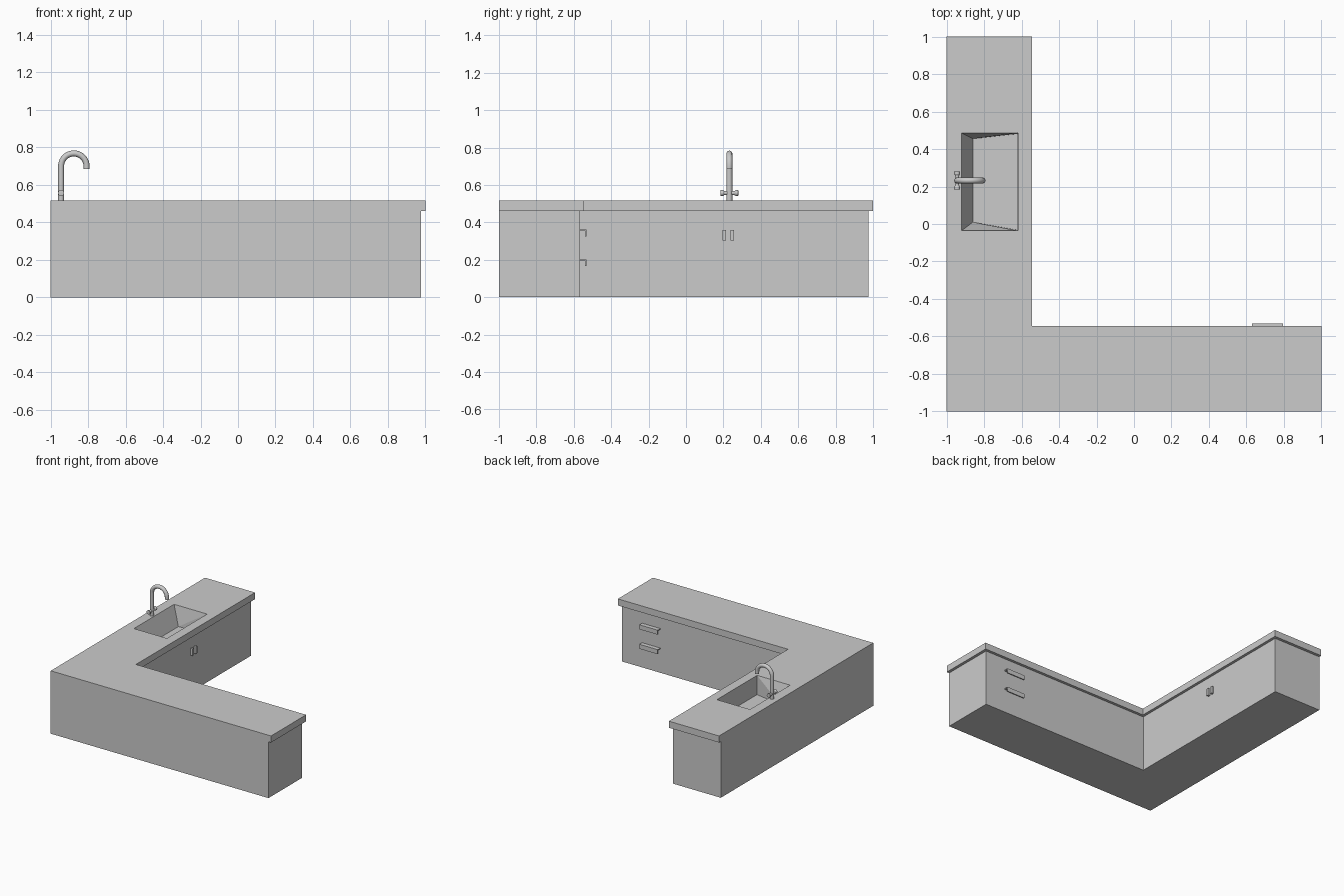
import bpy, bmesh, math
from mathutils import Matrix, Vector

if "Cube" in bpy.data.objects:
    bpy.data.objects.remove(bpy.data.objects["Cube"])


def make_object(name, bm):
    bmesh.ops.recalc_face_normals(bm, faces=bm.faces[:])
    mesh = bpy.data.meshes.new(name)
    bm.to_mesh(mesh)
    bm.free()
    ob = bpy.data.objects.new(name, mesh)
    bpy.context.collection.objects.link(ob)
    return ob


def extrude(name, points, offset):
    """Closed profile swept straight along offset."""
    bm = bmesh.new()
    face = bm.faces.new([bm.verts.new(p) for p in points])
    res = bmesh.ops.extrude_face_region(bm, geom=[face])
    verts = [v for v in res["geom"] if isinstance(v, bmesh.types.BMVert)]
    bmesh.ops.translate(bm, verts=verts, vec=offset)
    return make_object(name, bm)


def l_block(name, outer, inner, z0, z1):
    plan = [(-1, -1), (outer, -1), (outer, inner), (inner, inner), (inner, outer), (-1, outer)]
    return extrude(name, [(x, y, z0) for x, y in plan], (0, 0, z1 - z0))


def box(name, lo, hi):
    (x0, y0, z0), (x1, y1, z1) = lo, hi
    return extrude(name, [(x0, y0, z0), (x1, y0, z0), (x1, y1, z0), (x0, y1, z0)], (0, 0, z1 - z0))


# L-shaped cabinet body and overhanging worktop
cabinet = l_block("cabinet", 0.977, -0.567, 0, 0.462)
worktop = l_block("worktop", 1, -0.545, 0.462, 0.516)

# sink basin, sloped on three sides
bm = bmesh.new()
rim = [(-0.92, -0.036), (-0.62, -0.036), (-0.62, 0.485), (-0.92, 0.485)]
floor = [(-0.86, 0.01), (-0.622, -0.032), (-0.622, 0.481), (-0.86, 0.455)]
# the walls continue above the worktop so the cut is clean
levels = [[bm.verts.new((x, y, z)) for x, y in loop]
          for loop, z in ((floor, 0.36), (rim, 0.516), (rim, 0.56))]
bm.faces.new(levels[0])
bm.faces.new(levels[-1])
for a, b in zip(levels, levels[1:]):
    for i in range(4):
        j = (i + 1) % 4
        bm.faces.new((a[i], a[j], b[j], b[i]))
bmesh.ops.triangulate(bm, faces=bm.faces[:])
cutter = make_object("sink_cutter", bm)
cutter.hide_render = True
cutter.hide_viewport = True
cutter.display_type = 'WIRE'
for ob in (cabinet, worktop):
    mod = ob.modifiers.new("sink_cut", 'BOOLEAN')
    mod.operation = 'DIFFERENCE'
    mod.solver = 'EXACT'
    mod.object = cutter

# gooseneck tap
TX, TY, R = -0.944, 0.232, 0.068
path = [(TX, 0.51), (TX, 0.60)]
path += [(TX + R - R * math.cos(math.pi * i / 20), 0.70 + R * math.sin(math.pi * i / 20))
         for i in range(21)]
path += [(TX + 2 * R, 0.685)]
curve = bpy.data.curves.new("tap_spout", 'CURVE')
curve.dimensions = '3D'
curve.bevel_depth = 0.016
curve.bevel_resolution = 4
curve.use_fill_caps = True
spline = curve.splines.new('POLY')
spline.points.add(len(path) - 1)
for p, (x, z) in zip(spline.points, path):
    p.co = (x, TY, z, 1)
spline.use_smooth = True
bpy.context.collection.objects.link(bpy.data.objects.new("tap_spout", curve))

# flared tap knobs on either side
for side, name in ((-1, "tap_knob_left"), (1, "tap_knob_right")):
    bm = bmesh.new()
    prof = [(0, 0), (0.011, 0), (0.011, 0.027), (0.016, 0.035), (0.016, 0.047), (0, 0.049)]
    verts = [bm.verts.new((TX + r, TY + side * d, 0.557)) for r, d in prof]
    edges = [bm.edges.new(e) for e in zip(verts, verts[1:])]
    bmesh.ops.spin(bm, geom=verts + edges, cent=(TX, TY, 0.557), axis=(0, 1, 0),
                   angle=math.tau, steps=16, use_merge=False)
    bmesh.ops.remove_doubles(bm, verts=bm.verts[:], dist=0.0002)
    knob = make_object(name, bm)
    bpy.context.view_layer.objects.active = knob
    knob.select_set(True)
    bpy.ops.object.shade_smooth_by_angle(angle=math.radians(30))
    knob.select_set(False)

# door handles under the sink
for i, y in enumerate((0.196, 0.238)):
    box(f"door_handle_{i + 1}", (-0.57, y, 0.302), (-0.549, y + 0.018, 0.36))

# hooked drawer pulls
for i, z in enumerate((0.363, 0.203)):
    prof = [(-0.57, 0), (-0.532, 0), (-0.532, -0.037), (-0.539, -0.037),
            (-0.539, -0.007), (-0.57, -0.007)]
    extrude(f"drawer_pull_{i + 1}", [(0.63, y, z + dz) for y, dz in prof], (0.165, 0, 0))
